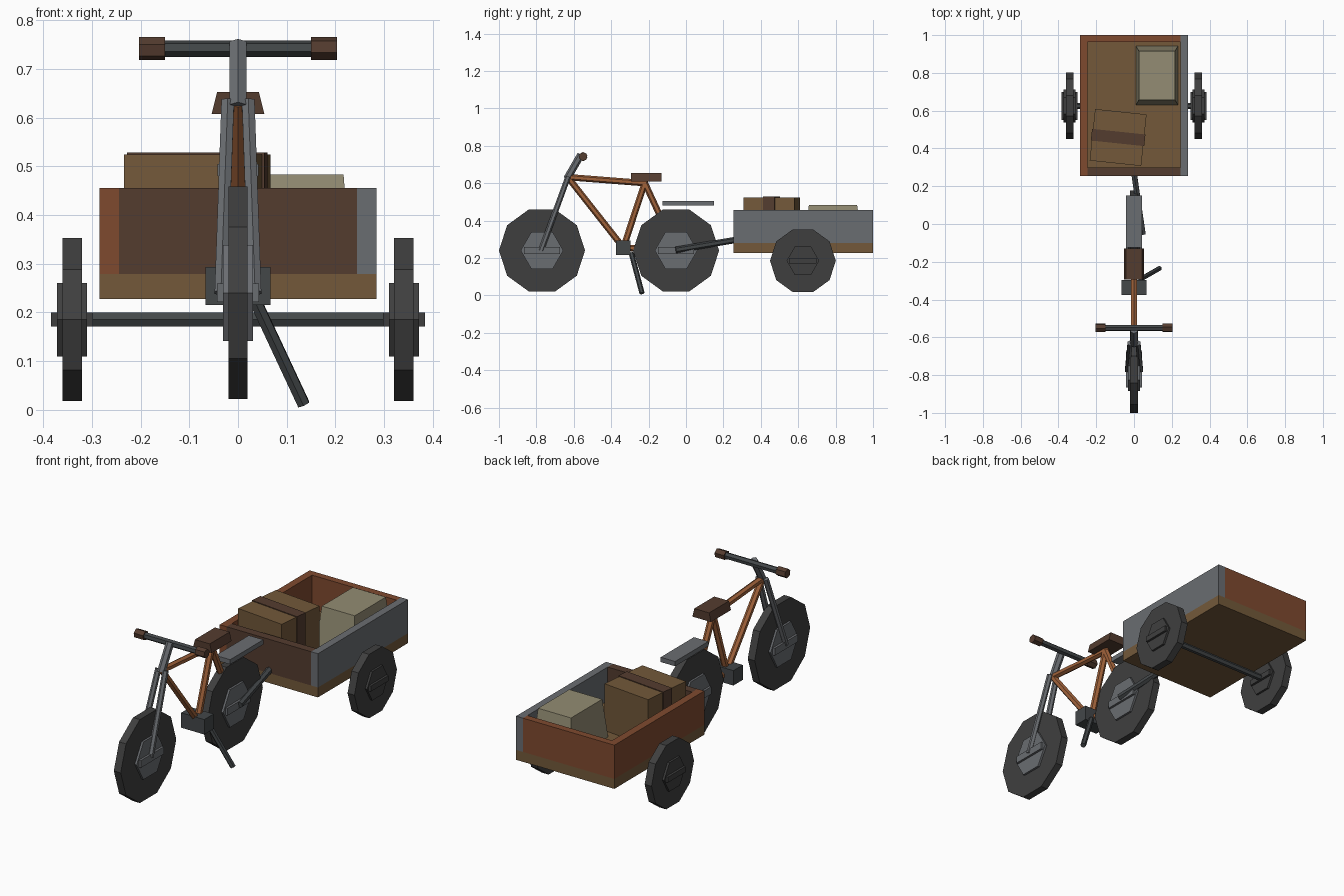
import bpy, bmesh, math
from mathutils import Vector

if "Cube" in bpy.data.objects:
    bpy.data.objects.remove(bpy.data.objects["Cube"])


def material(name, hex_code):
    rgb = [int(hex_code[i:i + 2], 16) / 255 for i in (0, 2, 4)]
    m = bpy.data.materials.new(name)
    m.diffuse_color = [((c + 0.055) / 1.055) ** 2.4 if c > 0.04 else c / 12.92 for c in rgb] + [1]
    m.use_nodes = True
    m.node_tree.nodes["Principled BSDF"].inputs["Base Color"].default_value = m.diffuse_color
    return m


RUBBER = material("dark_rubber", "3f3f3f")
STEEL = material("dark_steel", "434749")
GREY = material("grey_metal", "6a6d71")
COPPER = material("copper_paint", "a0623a")
RUST = material("rust_paint", "7f4a2f")
LEATHER = material("dark_leather", "543c2f")
WOOD = material("brown_wood", "73593a")
CANVAS = material("beige_canvas", "938c73")


def make(name, verts, faces, mat):
    mesh = bpy.data.meshes.new(name)
    mesh.from_pydata([tuple(v) for v in verts], [], faces)
    bm = bmesh.new()
    bm.from_mesh(mesh)
    bmesh.ops.recalc_face_normals(bm, faces=bm.faces)
    bm.to_mesh(mesh)
    bm.free()
    mesh.materials.append(mat)
    ob = bpy.data.objects.new(name, mesh)
    bpy.context.collection.objects.link(ob)
    return ob


def loft(name, ring_a, ring_b, mat):
    """Closed solid between two matching rings."""
    n = len(ring_a)
    faces = [tuple(range(n)), tuple(range(n, 2 * n))]
    faces += [(i, (i + 1) % n, n + (i + 1) % n, n + i) for i in range(n)]
    return make(name, ring_a + ring_b, faces, mat)


def box(name, x, y, z, mat, top_x=0.0, top_y=0.0):
    """Box from ranges; top_x / top_y pull the top edges inward."""
    def ring(h, dx, dy):
        return [(x[0] + dx, y[0] + dy, h), (x[1] - dx, y[0] + dy, h),
                (x[1] - dx, y[1] - dy, h), (x[0] + dx, y[1] - dy, h)]
    return loft(name, ring(z[0], 0, 0), ring(z[1], top_x, top_y), mat)


def tube(name, a, b, r, mat, sides=6, turn=0.0):
    a, b = Vector(a), Vector(b)
    d = (b - a).normalized()
    side = d.cross(Vector((0, 0, 1)) if abs(d.x) > 0.9 else Vector((1, 0, 0))).normalized()
    up = d.cross(side)
    ang = [turn + 2 * math.pi * i / sides for i in range(sides)]
    offs = [(side * math.cos(t) + up * math.sin(t)) * r for t in ang]
    return loft(name, [a + o for o in offs], [b + o for o in offs], mat)


def wheel(name, x, y, z, r, hub_mat):
    """Ten-sided tyre, six-sided hub and a flat bar across the hub."""
    s = r / 0.23
    tube(name + "_tyre", (x - 0.02, y, z), (x + 0.02, y, z), r, RUBBER, 10)
    tube(name + "_hub", (x - 0.031, y, z), (x + 0.031, y, z), 0.114 * s, hub_mat, 6)
    box(name + "_hub_bar", (x - 0.043, x + 0.043), (y - 0.096 * s, y + 0.096 * s),
        (z - 0.019 * s, z + 0.019 * s), hub_mat)


# Wheels
FRONT, REAR = -0.77, -0.053
wheel("front_wheel", 0, FRONT, 0.24, 0.23, GREY)
wheel("rear_wheel", 0, REAR, 0.24, 0.23, GREY)
for side, sx in (("left", -1), ("right", 1)):
    wheel(side + "_trailer_wheel", sx * 0.341, 0.625, 0.185, 0.176, RUBBER)
tube("trailer_axle", (-0.34, 0.625, 0.185), (0.34, 0.625, 0.185), 0.0165, STEEL)

# Bicycle frame
head, seat_top, crank, axle = (0, -0.632, 0.632), (0, -0.22, 0.6), (0, -0.335, 0.255), (0, REAR, 0.24)
for name, a, b in (("top_tube", head, seat_top), ("down_tube", head, crank),
                   ("seat_tube", crank, (0, -0.217, 0.612)),
                   ("seat_stay", seat_top, axle), ("chain_stay", crank, axle)):
    tube(name, a, b, 0.017, COPPER)
box("crank_box", (-0.067, 0.067), (-0.375, -0.297), (0.215, 0.293), STEEL)
tube("kickstand", (0.035, -0.292, 0.225), (0.135, -0.235, 0.011), 0.014, STEEL)

# Fork, stem and handlebar
for side, sx in (("left", -1), ("right", 1)):
    tube(side + "_fork_blade", (sx * 0.021, -0.63, 0.635), (sx * 0.035, -0.775, 0.24), 0.015, GREY)
    tube(side + "_grip", (sx * 0.15, -0.55, 0.742), (sx * 0.204, -0.55, 0.742), 0.024, LEATHER, 6, 0.35)
tube("stem", (0, -0.637, 0.622), (0, -0.562, 0.752), 0.02, GREY)
tube("handlebar", (-0.16, -0.55, 0.742), (0.16, -0.55, 0.742), 0.017, STEEL, 6, 0.35)

# Seat and rear rack
box("seat", (-0.054, 0.054), (-0.295, -0.13), (0.608, 0.653), LEATHER, top_x=0.011)
box("rear_rack", (-0.042, 0.042), (-0.125, 0.15), (0.48, 0.505), GREY)

# Hitch and trailer body
tube("hitch", (0.047, -0.055, 0.243), (0, 0.27, 0.297), 0.017, STEEL)
box("trailer_floor", (-0.285, 0.285), (0.255, 1.0), (0.227, 0.279), WOOD)
WALL = (0.279, 0.456)
box("left_trailer_wall", (-0.285, -0.245), (0.255, 1.0), WALL, RUST)
box("right_trailer_wall", (0.245, 0.285), (0.255, 1.0), WALL, GREY)
box("back_trailer_wall", (-0.245, 0.245), (0.963, 1.0), WALL, RUST)
box("front_trailer_wall", (-0.245, 0.245), (0.255, 0.299), WALL, LEATHER)

# Cargo
crate = box("crate", (-0.137, 0.137), (-0.137, 0.137), (0.279, 0.524), WOOD)
strap = box("crate_strap", (-0.142, 0.142), (-0.031, 0.031), (0.279, 0.528), LEATHER)
for ob in (crate, strap):
    ob.location = (-0.084, 0.458, 0)
    ob.rotation_euler.z = math.radians(-6)
box("canvas_bundle", (0.01, 0.233), (0.63, 0.942), (0.279, 0.483), CANVAS, top_x=0.016, top_y=0.027)
